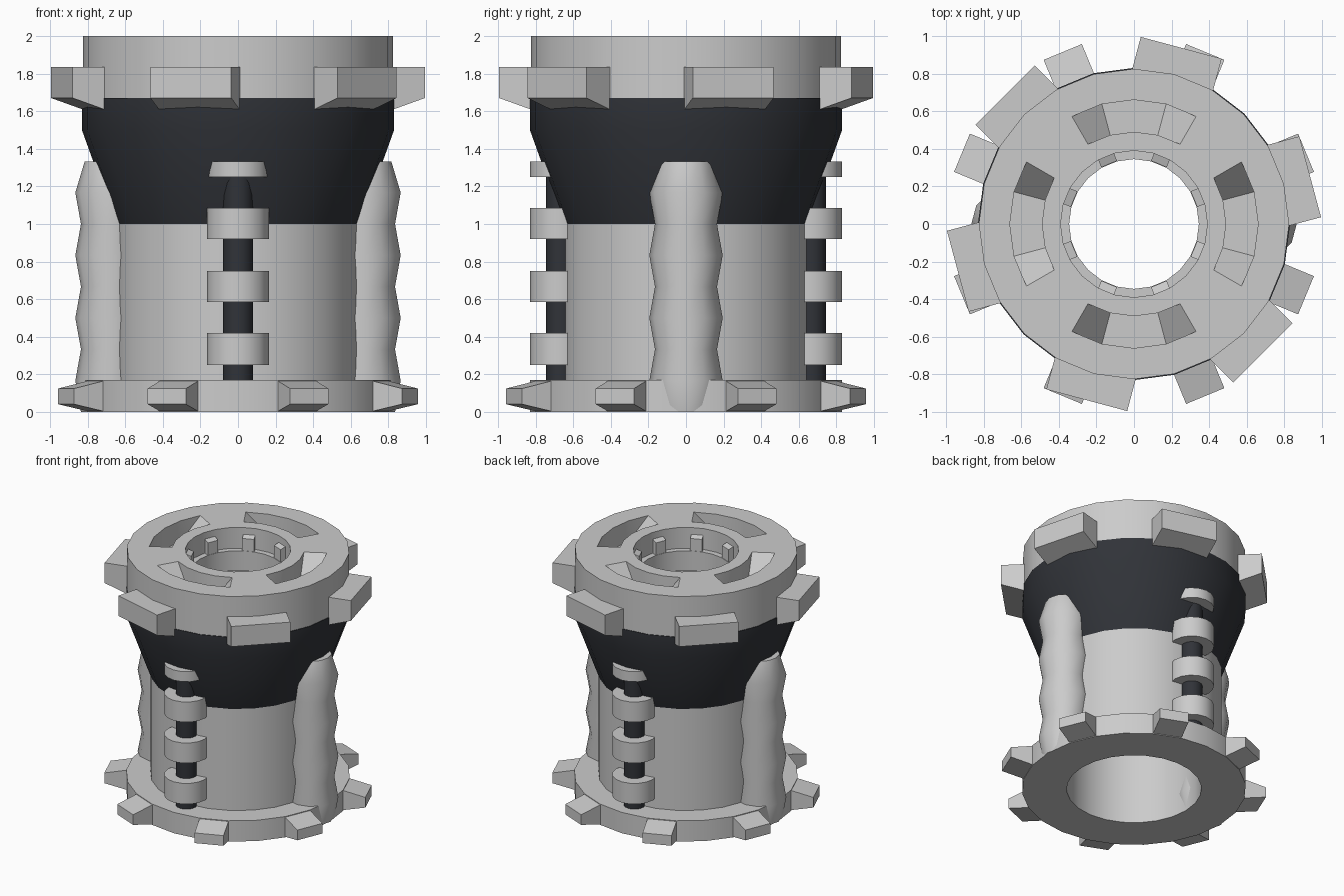
import bpy, bmesh
from math import sin, cos, pi, radians

if "Cube" in bpy.data.objects:
    bpy.data.objects.remove(bpy.data.objects["Cube"])

dark = bpy.data.materials.new("dark_grey")
dark.diffuse_color = (0.03, 0.033, 0.04, 1)
dark.use_nodes = True
dark.node_tree.nodes["Principled BSDF"].inputs["Base Color"].default_value = dark.diffuse_color


def finish(bm, name, mat=None, angle=35):
    bmesh.ops.remove_doubles(bm, verts=bm.verts, dist=1e-4)
    me = bpy.data.meshes.new(name)
    bm.to_mesh(me)
    bm.free()
    ob = bpy.data.objects.new(name, me)
    bpy.context.collection.objects.link(ob)
    if mat:
        me.materials.append(mat)
    if angle:
        bpy.ops.object.select_all(action='DESELECT')
        ob.select_set(True)
        bpy.context.view_layer.objects.active = ob
        bpy.ops.object.shade_smooth_by_angle(angle=radians(angle))
    return ob


def ring(bm, r, z, n, cx=0, cy=0):
    return [bm.verts.new((cx + r * cos(2 * pi * k / n), cy + r * sin(2 * pi * k / n), z))
            for k in range(n)]


def lathe(bm, profile, n=24, cx=0, cy=0, caps=False):
    """Revolve (radius, z) points listed from bottom to top on the outside."""
    rings = [ring(bm, r, z, n, cx, cy) for r, z in profile]
    for a, b in zip(rings, rings[1:]):
        for k in range(n):
            j = (k + 1) % n
            bm.faces.new((a[k], a[j], b[j], b[k]))
    if caps:
        bm.faces.new(rings[0][::-1])
        bm.faces.new(rings[-1])


def teeth(name, count, start, width, profile):
    """Radial teeth: an (r, z) side profile given thickness, repeated in a circle."""
    bm = bmesh.new()
    for i in range(count):
        t = start + 2 * pi * i / count
        sides = [[bm.verts.new((r * cos(t) - s * sin(t), r * sin(t) + s * cos(t), z))
                  for r, z in profile] for s in (-width / 2, width / 2)]
        a, b = sides
        bm.faces.new(a)
        bm.faces.new(b[::-1])
        for k in range(len(a)):
            j = (k + 1) % len(a)
            bm.faces.new((a[k], b[k], b[j], a[j]))
    bmesh.ops.recalc_face_normals(bm, faces=bm.faces)
    return finish(bm, name, angle=None)


# hollow body: base flange and barrel
bm = bmesh.new()
lathe(bm, [(.345, 1.67), (.5, 1.67), (.5, 0), (.83, 0), (.83, .17), (.65, .17), (.65, 1)])
finish(bm, "barrel")

# dark flared collar
bm = bmesh.new()
lathe(bm, [(.65, 1), (.83, 1.5), (.83, 1.67), (.825, 1.67)])
finish(bm, "flared_collar", dark)

# top rim, inner rim and groove with sloped pockets
bm = bmesh.new()
lathe(bm, [(.825, 1.67), (.825, 2), (.66, 2)])
lathe(bm, [(.49, 2), (.39, 2), (.39, 1.83), (.345, 1.83), (.345, 1.67)])


def groove(k):
    c, s = cos(k * pi / 12), sin(k * pi / 12)
    z = 1.83 if k % 6 in (0, 1, 5) else 2
    return [(.66 * c, .66 * s, 2), (.66 * c, .66 * s, z),
            (.49 * c, .49 * s, z), (.49 * c, .49 * s, 2)], z


for k in range(24):
    (a, za), (b, zb) = groove(k), groove(k + 1)
    for i in range(3):
        if i != 1 and za == zb == 2:
            continue
        pts = list(dict.fromkeys((a[i], b[i], b[i + 1], a[i + 1])))
        bm.faces.new([bm.verts.new(p) for p in pts])
finish(bm, "top_rim")

# toothed rings and inner lugs
teeth("base_teeth", 8, pi / 8, .22, [(.76, 0), (.80, 0), (.99, .042), (.99, .125), (.80, .17), (.76, .17)])
teeth("rim_teeth", 6, radians(15), .445, [(.74, 1.59), (.97, 1.67), (.97, 1.835), (.74, 1.835)])
teeth("inner_lugs", 8, pi / 8, .09, [(.345, 1.83), (.40, 1.83), (.40, 1.95), (.345, 1.93)])

for side, tag in ((1, "a"), (-1, "b")):
    # ribbed column on the x sides
    bm = bmesh.new()
    prof = [(.145 if i == 8 else .195 if i % 2 else .165, i / 6) for i in range(9)]
    lathe(bm, prof, 12, .67 * side, 0, True)
    finish(bm, "ribbed_column_" + tag)

    # dark rod with discs on the y sides
    bm = bmesh.new()
    lathe(bm, [(.08, .1), (.08, 1.4)], 16, 0, .665 * side, True)
    finish(bm, "rod_" + tag, dark)
    bm = bmesh.new()
    for z0, z1 in ((.25, .42), (.585, .75), (.92, 1.085), (1.25, 1.333)):
        lathe(bm, [(.165, z0), (.165, z1)], 16, 0, .665 * side, True)
    finish(bm, "rod_discs_" + tag)
